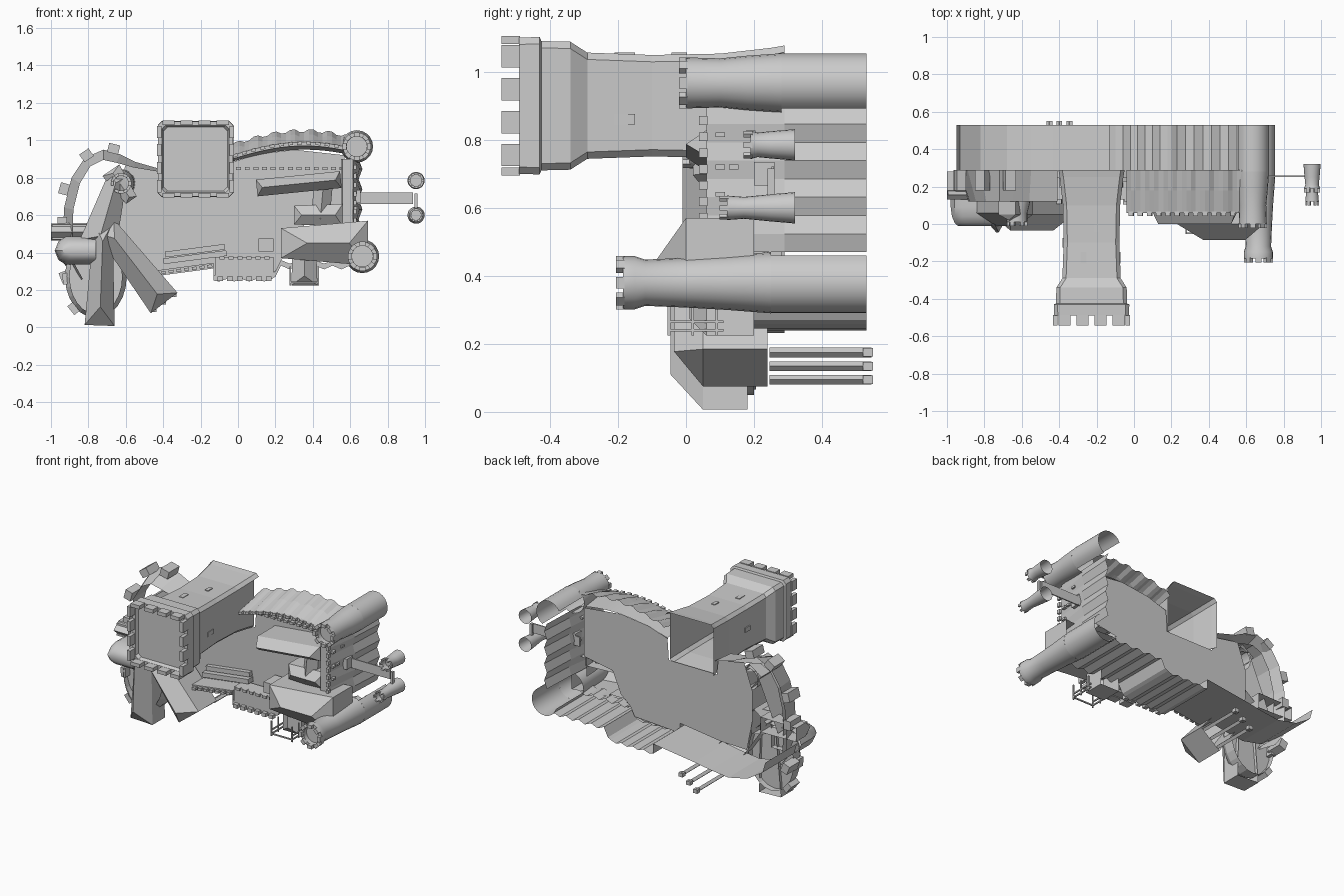
import bpy, math
from mathutils import Vector as V

if "Cube" in bpy.data.objects:
    bpy.data.objects.remove(bpy.data.objects["Cube"])

# All plans are drawn as (x, z); depth is y. The upper shell stops at RIM, the lower skirt runs on to BACK.
BACK, RIM, FLOOR = 0.53, 0.29, 0.25


def mesh(name, verts, faces, smooth=False):
    me = bpy.data.meshes.new(name)
    me.from_pydata([tuple(v) for v in verts], [], faces)
    me.update()
    ob = bpy.data.objects.new(name, me)
    bpy.context.collection.objects.link(ob)
    if smooth:
        bpy.ops.object.select_all(action='DESELECT')
        ob.select_set(True)
        bpy.context.view_layer.objects.active = ob
        bpy.ops.object.shade_smooth_by_angle(angle=math.radians(35))
    return ob


def loft(name, rings, closed=True, cap=False, smooth=False):
    """Skin rings given as (y, [(x, z), ...])."""
    n = len(rings[0][1])
    verts = [(x, y, z) for y, pts in rings for x, z in pts]
    faces = []
    for r in range(len(rings) - 1):
        for i in range(n if closed else n - 1):
            a, b = r * n + i, r * n + (i + 1) % n
            faces.append((a, a + n, b + n, b))
    if cap:
        faces.append(tuple(range(n)))
    return mesh(name, verts, faces, smooth)


def blocks(name, items):
    """Boxes (x, y, z, length, depth, thickness, angle in plan) in one object."""
    verts, faces = [], []
    for x, y, z, l, d, t, ang in items:
        u = V((math.cos(ang), 0, math.sin(ang))) * l / 2
        w = V((-math.sin(ang), 0, math.cos(ang))) * t / 2
        h = V((0, d / 2, 0))
        k = len(verts)
        verts += [V((x, y, z)) + a * u + b * h + c * w
                  for a in (-1, 1) for b in (-1, 1) for c in (-1, 1)]
        faces += [tuple(k + j for j in f) for f in
                  ((0, 1, 3, 2), (4, 6, 7, 5), (0, 4, 5, 1), (2, 3, 7, 6), (0, 2, 6, 4), (1, 5, 7, 3))]
    return mesh(name, verts, faces)


def along(path, step):
    """Evenly spaced (x, z, angle) on a polyline."""
    out = []
    for (x0, z0), (x1, z1) in zip(path, path[1:]):
        n = max(1, round(math.hypot(x1 - x0, z1 - z0) / step))
        ang = math.atan2(z1 - z0, x1 - x0)
        out += [(x0 + (x1 - x0) * (i + .5) / n, z0 + (z1 - z0) * (i + .5) / n, ang) for i in range(n)]
    return out


def merlons(name, path, y, step=.045, size=.026, depth=.025, thick=.016):
    return blocks(name, [(x, y, z, size, depth, thick, a) for x, z, a in along(path, step)])


def circle(x, z, r, a0=0, a1=360, n=20):
    angs = [math.radians(a0 + (a1 - a0) * i / n) for i in range(n)]
    return [(x + r * math.cos(a), z + r * math.sin(a)) for a in angs]


def tower(name, x, z, profile, teeth=8, shell=None):
    """Round tower; shell = (a0, a1, y) adds a half-round skirt behind the last ring."""
    y0, r0 = profile[0]
    rings = [(y0 + .05, circle(x, z, r0 * .72)), (y0 + .02, circle(x, z, r0 * .72)), (y0 + .02, circle(x, z, r0))]
    rings += [(y, circle(x, z, r)) for y, r in profile[1:]]
    loft(name, rings, cap=True, smooth=True)
    if shell:
        yl, rl = profile[-1]
        loft(name + "_skirt", [(y, circle(x, z, rl, shell[0], shell[1], 14)) for y in (yl, shell[2])], False, smooth=True)
    t = r0 * .28
    blocks(name + "_merlons", [(x + (r0 - t / 2) * math.cos(a), y0 + .012, z + (r0 - t / 2) * math.sin(a),
                                r0 * .42, .026, t, a + math.pi / 2)
                               for a in (2 * math.pi * i / teeth for i in range(teeth))])


def house(name, p0, p1, w0, w1, base, eave, ridge, hip0=0, hip1=0):
    """Pitched-roof wing from p0 to p1, ridge pulled in by the hips."""
    a, b = V(p0), V(p1)
    d = (b - a).normalized()
    s = V((-d.y, d.x))
    plan = [a + s * w0 / 2, b + s * w1 / 2, b - s * w1 / 2, a - s * w0 / 2]
    verts = [(p.x, y, p.y) for y in (base, eave) for p in plan]
    verts += [(p.x, ridge, p.y) for p in (a + d * hip0, b - d * hip1)]
    faces = [(i, (i + 1) % 4, 4 + (i + 1) % 4, 4 + i) for i in range(4)]
    faces += [(4, 5, 9, 8), (6, 7, 8, 9), (5, 6, 9), (7, 4, 8)]
    return mesh(name, verts, faces)


def floor(name, pts, y):
    return mesh(name, [(x, y, z) for x, z in pts], [tuple(range(len(pts)))])


# Great keep
def keep_ring(y, h, c=.02, cx=-.227, cz=.9):
    q = [(h - c, -h), (h, c - h), (h, h - c), (h - c, h), (c - h, h), (-h, h - c), (-h, c - h), (c - h, -h)]
    return y, [(cx + a, cz + b) for a, b in q]

loft("keep", [keep_ring(-.47, .17), keep_ring(-.49, .18), keep_ring(-.49, .2), keep_ring(-.43, .202),
              keep_ring(-.425, .19), keep_ring(-.34, .188), keep_ring(-.29, .156), keep_ring(-.1, .149),
              keep_ring(.1, .153), keep_ring(.25, .17)], cap=True)
loft("keep_rear_flare", [(.25, keep_ring(0, .17)[1][2:7]), (RIM, keep_ring(0, .177)[1][2:7])], closed=False)
edge = [(-.42, .707), (-.034, .707), (-.034, 1.093), (-.42, 1.093), (-.42, .707)]
merlons("keep_merlons", edge, -.515, .097, .066, .055, .024)
blocks("keep_windows", [(-.2, -.02, 1.05, .025, .045, .012, 0), (-.27, -.18, 1.05, .03, .06, .012, 0),
                        (-.077, -.18, .86, .012, .06, .03, 0), (-.377, -.1, .9, .012, .05, .03, 0)])

# Horseshoe wall on the left, continuing up to the keep
shoe = [(-.86, .24), (-.93, .34), (-.935, .5), (-.93, .64), (-.89, .8), (-.82, .905), (-.72, .95),
        (-.63, .925), (-.55, .885), (-.41, .845)]
shoe_in = [(-.83, .26), (-.88, .35), (-.885, .5), (-.88, .63), (-.845, .77), (-.79, .86), (-.72, .895),
           (-.65, .88), (-.56, .855), (-.41, .83)]
loft("horseshoe_wall", [(FLOOR, shoe_in), (.12, shoe_in), (RIM, shoe)], closed=False)
blocks("horseshoe_buttresses", [(x, .235, z, .06, .11, .05, a) for x, z, a in
       ((-.94, .56, 1.55), (-.93, .74, 1.3), (-.81, .92, .6), (-.665, .955, -.25), (-.925, .27, -1.2))])

# Ribbed arc of the upper curtain wall, steep from parapet to rim
xs = [-.04 + .64 * i / 26 for i in range(27)]
def arc(x, z0, rise):
    return z0 + rise * math.sin(math.pi * min(1, max(0, (x + .12) / .95)))
def arc_ring(z0, rise, rib):
    return [(x, arc(x, z0, rise) + rib * (i % 4 in (1, 2))) for i, x in enumerate(xs)]
loft("upper_curtain_wall", [(FLOOR, arc_ring(.86, .09, 0)), (.06, arc_ring(.87, .1, 0)), (.06, arc_ring(.89, .1, 0)),
                            (.18, arc_ring(.915, .105, .012)), (RIM, arc_ring(.94, .105, .014))], closed=False)
merlons("upper_merlons", arc_ring(.885, .1, 0)[::2], .055, .04)
merlons("inner_upper_merlons", [(-.02, .85), (.58, .85)], .235)

# Right curtain wall
zs = [.9 - .43 * i / 8 for i in range(9)]
loft("right_curtain_wall", [(FLOOR, [(.55, z) for z in zs]), (.06, [(.56, z) for z in zs]), (.06, [(.615, z) for z in zs]),
                            (.29, [(.635 + .015 * (i % 2), z) for i, z in enumerate(zs)]),
                            (BACK, [(.645 + .02 * (i % 2), z) for i, z in enumerate(zs)])], closed=False)
merlons("right_merlons", [(.625, .5), (.625, .88)], .05)
blocks("right_windows", [(.625, y, z, .025, .028, .014, 0) for y, z in ((.1, .815), (.1, .72), (.14, .72), (.1, .64), (.19, .82))]
       + [(.64, .23, .7, .03, .06, .07, 0)])

# Round corner towers, only half-round behind the walls
tower("upper_corner_tower", .635, .967, [(-.02, .075), (.1, .072), (.18, .08), (.28, .087)], 8, (-60, 170, BACK))
tower("lower_corner_tower", .665, .38, [(-.205, .078), (-.15, .078), (-.12, .068), (0, .073), (.12, .08), (.25, .09)],
      8, (-165, 80, BACK))

# Outer bridge with its pair of turrets
blocks("bridge", [(.765, .255, .69, .34, .008, .062, 0), (.952, .25, .665, .016, .02, .1, 0)])
tower("upper_turret", .952, .785, [(.17, .042), (.21, .036), (.25, .04), (.32, .046)], 6)
tower("lower_turret", .952, .6, [(.1, .036), (.17, .032), (.25, .04), (.32, .046)], 6)

# Deep lower skirt: left bank, ribbed bastion, scalloped stretch to the corner tower
left_bank = [(-.95, .41), (-.93, .34), (-.82, .27), (-.68, .24), (-.55, .255)]
low = [(-.43, .275), (-.13, .315), (-.13, .25)] + [(-.1 + .04 * i, .245 + .014 * (i % 2)) for i in range(8)] \
    + [(.2, .27)] + [(.23 + .046 * i, .33 - .02 * (i % 2)) for i in range(9)]
low_in = [(x, z + .03) for x, z in low]
loft("lower_curtain_wall", [(FLOOR, low_in), (.13, low_in), (.13, low), (BACK, low)], closed=False)
loft("left_bank_wall", [(.2, left_bank + low[:1]), (BACK, left_bank + low[:1])], closed=False)
merlons("lower_merlons", [(-.42, .29), (-.13, .33)], .12)
merlons("bastion_merlons", [(-.12, .26), (.19, .26)], .12, .05, .03, .03, .025)
blocks("bastion", [(.035, .18, .325, .31, .1, .1, 0), (.15, .17, .44, .08, .12, .07, 0)])
merlons("bastion_rear_merlons", [(-.11, .37), (.18, .37)], .13)
blocks("terrace_steps", [(-.23, .22, .375, .34, .05, .03, .13), (-.23, .235, .41, .32, .03, .03, .13)])

# Courtyard floor, open under the gate hall and inside the horseshoe
floor("courtyard_floor", [(-.62, .3), (-.66, .5), (-.66, .7), (-.6, .87), (-.41, .835), (-.4, .74), (-.05, .74), (-.04, .88),
                          (.1, .925), (.3, .95), (.57, .92), (.57, .6), (.36, .56), (.3, .42), (.23, .36), (.2, .3),
                          (-.13, .28), (-.13, .345), (-.43, .305)], FLOOR)

# Oval precinct at the lower left
oval = [(-.76 + .165 * math.cos(a), .27 + .22 * math.sin(a)) for a in (2 * math.pi * i / 24 for i in range(24))]
loft("oval_wall", [(.09, [(-.76 + (x + .76) * .85, .27 + (z - .27) * .9) for x, z in oval]), (.13, oval), (.2, oval)])
floor("oval_floor", oval, .16)
blocks("oval_buttresses", [(x, .16, z, .06, .09, .035, a) for x, z, a in ((-.88, .1, -.9), (-.92, .26, -1.5))])

# Wings and halls on the left
house("long_wing", (-.72, .56), (-.74, .01), .1, .16, .18, .05, -.045, .1, .1)
house("diagonal_wing", (-.71, .54), (-.395, .13), .12, .18, .24, .05, -.035, .08, .06)
house("junction_hall", (-.64, .82), (-.75, .44), .1, .2, FLOOR, .06, -.01, .05, .05)
house("inner_lodge", (-.57, .68), (-.68, .84), .07, .11, FLOOR, .05, .02, .02, .02)
tower("inner_turret", -.625, .77, [(-.01, .055), (.06, .055), (.12, .07), (FLOOR, .075)], 6)
stilts = ((-.452, .095), (-.4, .135), (-.345, .175))
blocks("stilts", [(x, .395, z, .02, .3, .02, .8) for x, z in stilts])
blocks("stilt_feet", [(x, .535, z, .03, .03, .025, 0) for x, z in stilts])

# Round-ended chapel and gallery on the far left
chapel = [(-.76, .335), (-.92, .335), (-.96, .36), (-.98, .41), (-.96, .46), (-.92, .485), (-.76, .485)]
shrink = lambda f: [(-.76 + (x + .76) * (1 - .25 * f), .41 + (z - .41) * (1 - f)) for x, z in chapel]
loft("chapel", [(-.01, shrink(.7)), (.005, shrink(.4)), (.04, shrink(.12)), (.09, chapel), (.2, chapel)], cap=True, smooth=True)
house("gallery", (-.74, .51), (-1, .51), .1, .09, .28, .18, .13)
blocks("gallery_ledges", [(-.9, .17, .475 + .035 * i, .19, .03, .012, 0) for i in range(3)])

# Halls on the right
house("gate_hall", (.23, .45), (.695, .45), .16, .24, .2, 0, -.085, .14, .1)
house("gate_hall_porch", (.3, .6), (.56, .6), .1, .12, FLOOR, .1, .06, .04, .04)
house("great_hall", (.1, .745), (.55, .79), .09, .09, FLOOR, .07, .0, .03, .03)
house("cross_hall", (.46, .8), (.44, .58), .1, .1, FLOOR, .12, .07)
house("south_porch", (.355, .37), (.355, .225), .13, .14, .2, .06, .01, 0, .05)

# Timber scaffold by the south porch
blocks("scaffold", [(x, .03, z, .008, .16, .008, 0) for x in (.28, .43) for z in (.24, .265)]
       + [(x, y, .275, .008, .008, .1, 0) for x in (.28, .43) for y in (-.05, .02, .09)]
       + [(.355, -.05, .24, .15, .008, .008, 0)])
